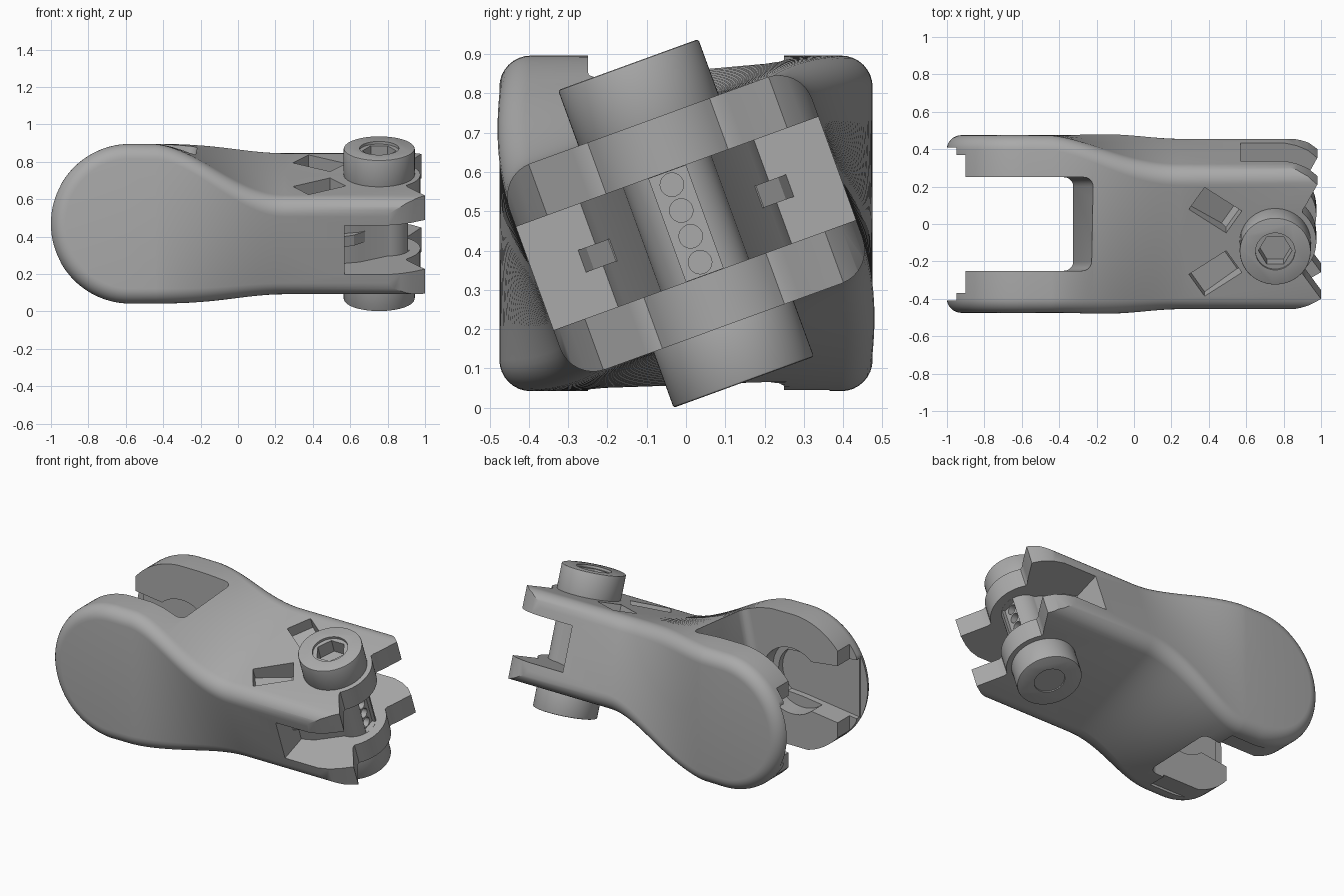
import bpy, bmesh, math
from mathutils import Matrix, Vector

cube = bpy.data.objects.get("Cube")
if cube:
    bpy.data.objects.remove(cube)

grey = bpy.data.materials.new("matte_grey")
grey.use_nodes = True
colour = (0.4, 0.4, 0.4, 1)
grey.diffuse_color = colour
grey.node_tree.nodes["Principled BSDF"].inputs["Base Color"].default_value = colour

TILT = math.radians(20)
BASE = Matrix.Translation((0, 0, 0.469))
FORK = BASE @ Matrix.Rotation(TILT, 4, 'X')   # tilted frame of the fork end
HEAD_X, HEAD_R, BOLT_X = -0.575, 0.427, 0.755


def finish(name, bm, matrix):
    bmesh.ops.remove_doubles(bm, verts=bm.verts, dist=1e-5)
    bmesh.ops.recalc_face_normals(bm, faces=bm.faces)
    bm.transform(matrix)
    mesh = bpy.data.meshes.new(name)
    bm.to_mesh(mesh)
    bm.free()
    mesh.materials.append(grey)
    obj = bpy.data.objects.new(name, mesh)
    bpy.context.collection.objects.link(obj)
    return obj


def prism(name, pts, lo, hi, axis='Z', matrix=FORK):
    """Extrude an outline along local Z (outline in XY) or Y (outline in XZ)."""
    bm = bmesh.new()
    place = (lambda a, b, h: (a, b, h)) if axis == 'Z' else (lambda a, b, h: (a, h, b))
    rings = [[bm.verts.new(place(a, b, h)) for a, b in pts] for h in (lo, hi)]
    for ring in rings:
        bm.faces.new(ring)
    for i in range(len(pts)):
        j = (i + 1) % len(pts)
        bm.faces.new((rings[0][i], rings[0][j], rings[1][j], rings[1][i]))
    return finish(name, bm, matrix)


def circle(cx, cy, r, n=64, start=0, end=math.tau):
    full = abs(end - start) > 6.28
    return [(cx + r * math.cos(start + (end - start) * i / (n if full else n - 1)),
             cy + r * math.sin(start + (end - start) * i / (n if full else n - 1)))
            for i in range(n)]


def rect(a0, a1, b0, b1):
    return [(a0, b0), (a1, b0), (a1, b1), (a0, b1)]


def boolean(target, tool):
    tool.hide_render = True
    mod = target.modifiers.new("cut", 'BOOLEAN')
    mod.operation, mod.solver, mod.object = 'DIFFERENCE', 'EXACT', tool
    bpy.context.view_layer.objects.active = target
    bpy.ops.object.modifier_apply(modifier=mod.name)
    bpy.data.objects.remove(tool)


def smooth(obj):
    bpy.ops.object.select_all(action='DESELECT')
    obj.select_set(True)
    bpy.context.view_layer.objects.active = obj
    bpy.ops.object.shade_smooth_by_angle(angle=math.radians(30))


# Rounded rectangle that starts at +y and runs over the top, then below
def section(hy, hz, r, steps=8):
    quarter = [(hy, 0)] + [(hy - r + r * math.cos(t), hz - r + r * math.sin(t))
                           for t in (math.pi / 2 * i / steps for i in range(steps + 1))]
    upper = quarter + [(0, hz)] + [(-y, z) for y, z in reversed(quarter)]
    return upper + [(y, -z) for y, z in reversed(upper[1:-1])]


def skin(bm, rows, closed):
    for r0, r1 in zip(rows, rows[1:]):
        n = len(r0)
        for i in range(n if closed else n - 1):
            j = (i + 1) % n
            corners = [bm.verts.new(p) for p in (r0[i], r0[j], r1[j], r1[i])]
            bm.faces.new(corners)


# Body: half-round head swept about y, then a twisting loft to the fork
bm = bmesh.new()
full = section(0.475, HEAD_R, 0.08)
half = full[:len(full) // 2 + 1]
skin(bm, [[Vector((HEAD_X - z * math.sin(t), y, z * math.cos(t))) for y, z in half]
          for t in (math.pi * i / 48 for i in range(49))], False)
rows = []
stations = [HEAD_X] + [-0.44 + 0.69 * i / 32 for i in range(33)] + [1.08]
for x in stations:
    s = min(max((x + 0.47) / 0.72, 0), 1)
    s = s * s * (3 - 2 * s)
    turn = Matrix.Rotation(TILT * s, 4, 'X')
    shape = section(0.475 - 0.065 * s ** 0.8, HEAD_R - 0.148 * s, 0.08 + 0.01 * s)
    rows.append([turn @ Vector((x, y, z)) for y, z in shape])
skin(bm, rows, True)
bm.faces.new([bm.verts.new(p) for p in rows[-1]])
bmesh.ops.remove_doubles(bm, verts=bm.verts, dist=1e-5)
bmesh.ops.dissolve_degenerate(bm, edges=bm.edges, dist=1e-6)
body = finish("link_body", bm, BASE)

# Head slot between the two cheeks, with rounded inner corners
slot = prism("slot_cutter", [(-1.2, -0.7), (-0.325, -0.7), (-0.325, -0.1), (-0.22, 0.4),
                             (-0.16, 0.7), (-1.2, 0.7)], -0.25, 0.25, 'Y', BASE)
bevel = slot.modifiers.new("round", 'BEVEL')
bevel.width, bevel.segments, bevel.limit_method = 0.05, 5, 'ANGLE'
bevel.angle_limit = math.radians(60)
boolean(body, slot)

# Stepped inner rims and axle sockets of the cheeks
boolean(body, prism("rim_cutter", rect(-1.2, -0.9, -0.6, 0.6), -0.37, 0.37, 'Y', BASE))
boolean(body, prism("lip_cutter", rect(-1.2, -0.95, -0.6, 0.6), -0.41, 0.41, 'Y', BASE))
boolean(body, prism("floor_cutter", rect(-1.2, -0.43, -0.6, -0.412), -0.365, 0.365, 'Y', BASE))
boolean(body, prism("socket_cutter", circle(HEAD_X, 0, 0.21), -0.36, 0.36, 'Y', BASE))
boolean(body, prism("channel_cutter", [(-1.2, -0.22), (HEAD_X, -0.14)]
                    + circle(HEAD_X, 0, 0.17, 17, -0.9, 0.9)
                    + [(HEAD_X, 0.14), (-1.2, 0.22)], -0.4, 0.4, 'Y', BASE))

# Fork: horns at the sides, round lobe in the middle, gap between the prongs
horn = [(0.8, 0.6), (0.8, 0.411), (0.87, 0.395), (0.93, 0.368), (0.98, 0.325),
        (0.92, 0.21), (0.903, 0.185)]
lobe = circle(BOLT_X, 0, 0.22, 17, 0.85, -0.85)
low_horn = [(x if x < 0.95 else x + 0.02, -y) for x, y in reversed(horn)]
boolean(body, prism("tip_cutter", [(1.3, 0.6)] + horn + lobe + low_horn + [(1.3, -0.6)],
                    -0.5, 0.5))
boolean(body, prism("gap_cutter", rect(0.57, 1.3, -0.6, 0.6), -0.14, 0.14))

# Two pockets beside the bolt on the upper face
for side in (1, -1):
    aim = (FORK @ Matrix.Translation((0.435, side * 0.18, 0.279))
           @ Matrix.Rotation(-side * math.radians(34), 4, 'Z'))
    outline = [(-0.12, -0.07), (0.09, -0.11), (0.12, -0.09), (0.12, 0.1), (-0.12, 0.1)]
    boolean(body, prism("pocket_cutter", outline, -0.075, 0.075, 'Y', aim))
smooth(body)

# Bolt heads with a socket above and a ring groove below
for side, label in ((1, "upper"), (-1, "lower")):
    head = prism(label + "_bolt_head", circle(BOLT_X, 0, 0.19), *sorted((side * 0.24, side * 0.43)))
    bev = head.modifiers.new("edge", 'BEVEL')
    bev.width, bev.segments, bev.limit_method = 0.006, 2, 'ANGLE'
    bpy.context.view_layer.objects.active = head
    bpy.ops.object.modifier_apply(modifier="edge")
    if side > 0:
        boolean(head, prism("socket_cutter", circle(BOLT_X, 0, 0.105), 0.415, 0.6))
        boolean(head, prism("hex_cutter", circle(BOLT_X, 0, 0.09, 6), 0.33, 0.6))
    else:
        boolean(head, prism("ring_cutter", circle(BOLT_X, 0, 0.09), -0.6, -0.422))
    smooth(head)

# Tapered web filling the middle of the gap, with a rounded, grooved and drilled nose
nose = circle(0.8, 0, 0.12, 33, -math.pi / 2, math.pi / 2)
web = prism("gap_web", [(0.55, -0.24), (0.65, -0.215)] + nose + [(0.65, 0.215), (0.55, 0.24)],
            -0.145, 0.145)
boolean(web, prism("groove_cutter", rect(0.885, 1, -0.05, 0.05), -0.139, 0.139))
for i in range(4):
    hole = FORK @ Matrix.Translation((0.82, 0, -0.105 + 0.07 * i)) @ Matrix.Rotation(math.pi / 2, 4, 'Y')
    boolean(web, prism("hole_cutter", circle(0, 0, 0.03, 20), -0.05, 0.1, 'Z', hole))
smooth(web)

# Raised rib along each flank of the web
for side, label in ((1, "left"), (-1, "right")):
    prism(label + "_web_rib", [(0.55, side * 0.2), (0.55, side * 0.29), (0.62, side * 0.26),
                               (0.68, side * 0.2), (0.66, side * 0.15)], -0.03, 0.03)
